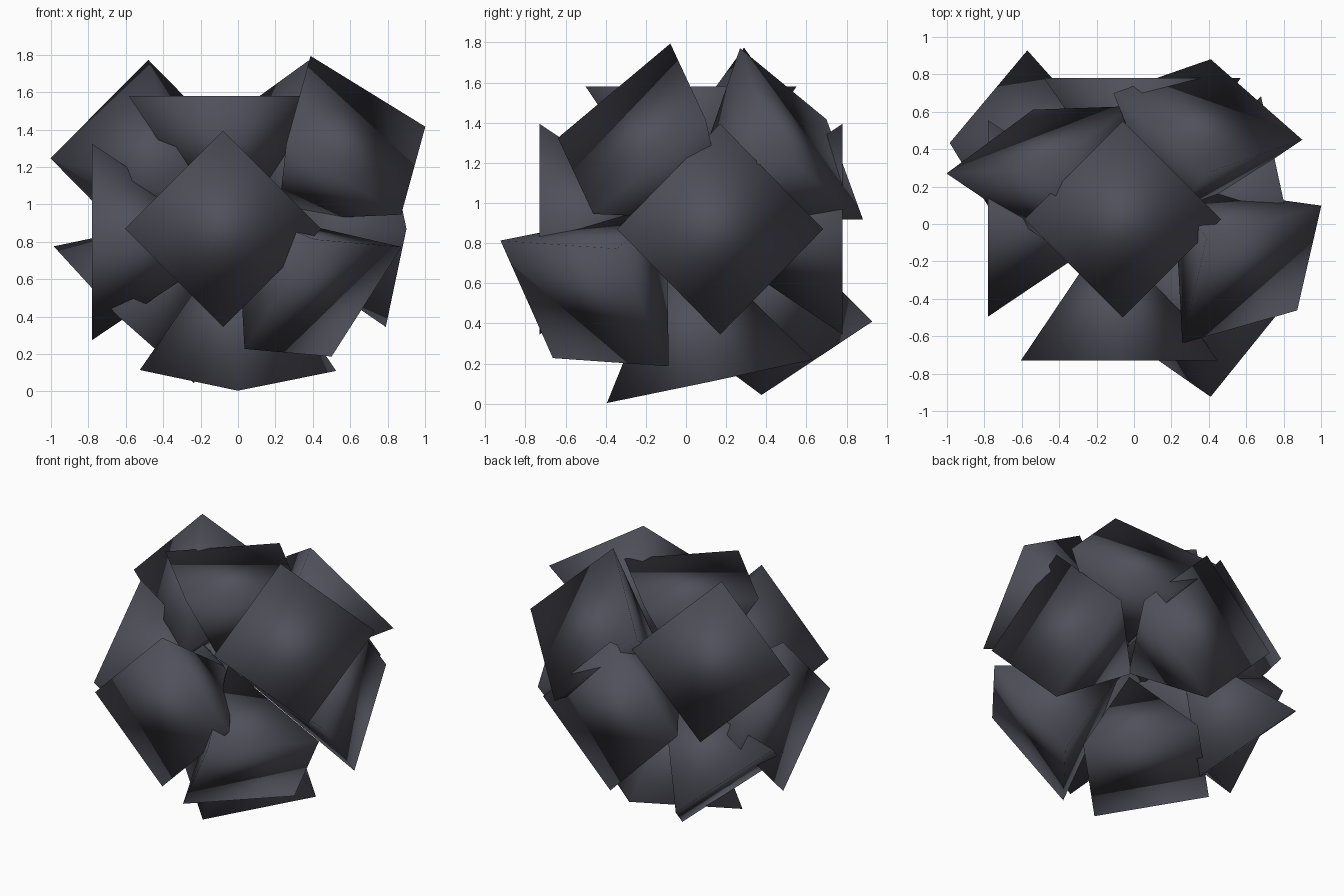
import bpy, bmesh
from mathutils import Vector

if "Cube" in bpy.data.objects:
    bpy.data.objects.remove(bpy.data.objects["Cube"])

RADIUS = 0.525    # centre to corner of each square face
DEPTH = 0.78      # face to inner tip
CORE = Vector((0, 0, 0.87))

dark = bpy.data.materials.new("dark_slate")
dark.diffuse_color = (0.08, 0.08, 0.105, 1)
dark.use_nodes = True
dark.node_tree.nodes["Principled BSDF"].inputs["Base Color"].default_value = dark.diffuse_color


def spike(name, p, q, r):
    """Square pyramid with its base outward; p, q, r are consecutive base corners."""
    p, q, r = Vector(p), Vector(q), Vector(r)
    centre = (p + r) / 2
    u = (p - r).normalized()
    n = u.cross(q - centre).normalized()
    if n.dot(centre - CORE) < 0:
        n = -n
    v = n.cross(u)
    bm = bmesh.new()
    base = [bm.verts.new(centre + d * RADIUS) for d in (u, v, -u, -v)]
    tip = bm.verts.new(centre - n * DEPTH)
    bm.faces.new(base)
    for i in range(4):
        bm.faces.new((base[(i + 1) % 4], base[i], tip))
    for f in bm.faces:
        f.smooth = True
    mesh = bpy.data.meshes.new(name)
    bm.to_mesh(mesh)
    bm.free()
    mesh.materials.append(dark)
    obj = bpy.data.objects.new(name, mesh)
    bpy.context.collection.objects.link(obj)


# Spikes along the main axes
spike("front_spike", (-0.08, -0.73, 1.39), (0.44, -0.73, 0.87), (-0.08, -0.73, 0.35))
spike("back_spike", (0.045, 0.78, 1.39), (0.57, 0.78, 0.87), (0.045, 0.78, 0.35))
spike("left_spike", (-0.78, 0.03, 1.32), (-0.78, 0.56, 0.80), (-0.78, 0.03, 0.28))
spike("right_spike", (0.79, 0.17, 1.39), (0.90, -0.34, 0.87), (0.79, 0.17, 0.35))
spike("top_spike", (-0.06, 0.55, 1.58), (0.47, 0.02, 1.58), (-0.06, -0.50, 1.58))
spike("bottom_spike", (0, -0.39, 0.005), (0.52, 0.12, 0.11), (0, 0.63, 0.22))

# Tilted spikes filling the diagonals
spike("upper_front_right_spike", (0.39, -0.08, 1.79), (0.25, -0.64, 1.33), (0.87, -0.46, 0.95))
spike("lower_front_right_spike", (0.41, -0.92, 0.81), (0.04, -0.66, 0.23), (0.50, -0.09, 0.19))
spike("upper_back_left_spike", (-0.48, 0.29, 1.77), (-1.0, 0.27, 1.25), (-0.54, 0.61, 0.78))
spike("upper_back_right_spike", (0.38, 0.27, 1.77), (0.90, 0.46, 1.26), (0.41, 0.88, 0.92))
spike("lower_back_left_spike", (-0.57, 0.93, 0.41), (-0.98, 0.42, 0.77), (-0.65, -0.12, 0.41))
